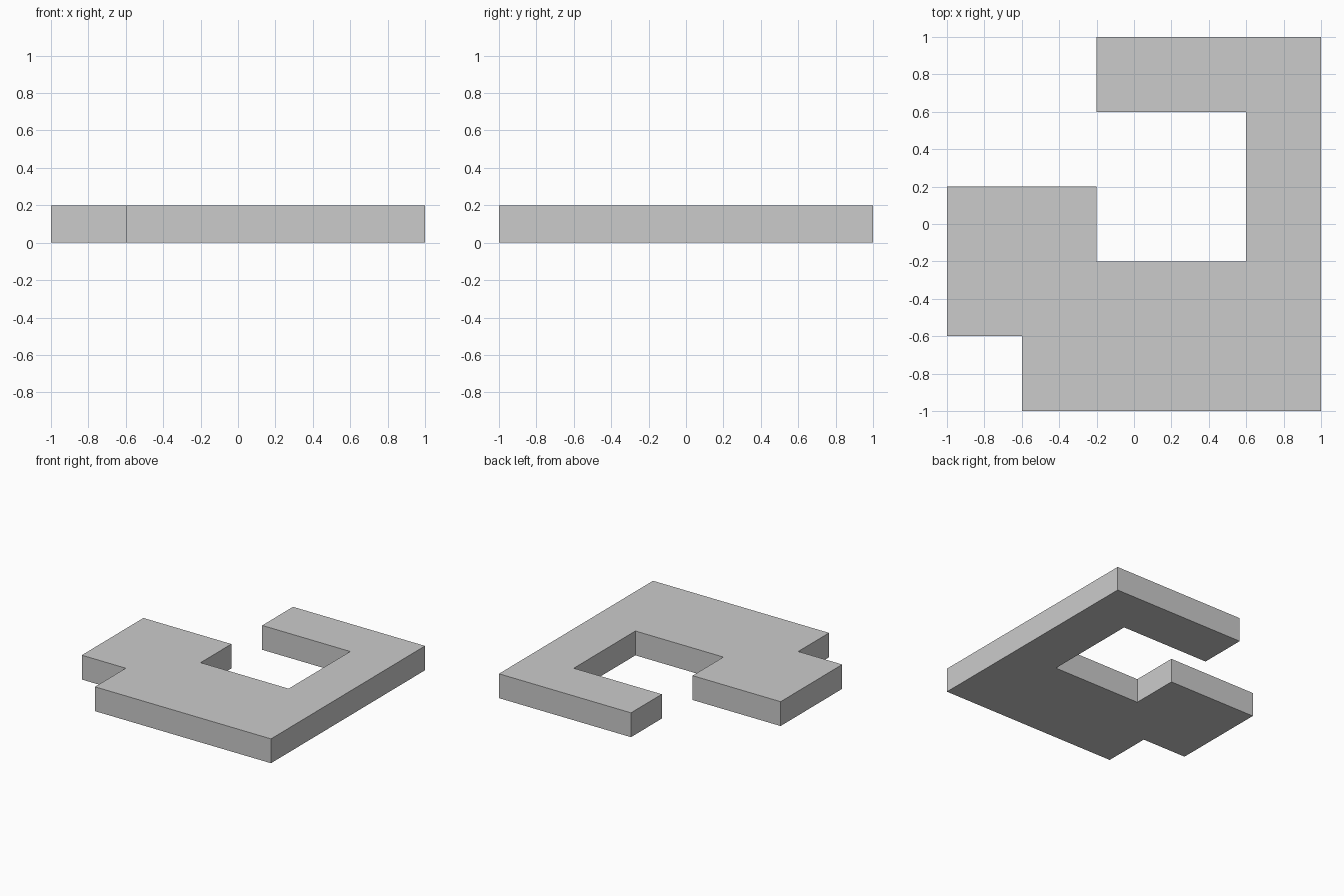
import bpy
import bmesh

if "Cube" in bpy.data.objects:
    bpy.data.objects.remove(bpy.data.objects["Cube"])

THICKNESS = 0.2

# Plate outline seen from above, counter-clockwise
OUTLINE = [
    (-0.6, -1.0), (1.0, -1.0), (1.0, 1.0), (-0.2, 1.0),
    (-0.2, 0.6), (0.6, 0.6), (0.6, -0.2), (-0.2, -0.2),
    (-0.2, 0.2), (-1.0, 0.2), (-1.0, -0.6), (-0.6, -0.6),
]


def extruded_plate(name, outline, height):
    bm = bmesh.new()
    base = bm.faces.new([bm.verts.new((x, y, 0)) for x, y in outline])
    result = bmesh.ops.extrude_face_region(bm, geom=[base], use_keep_orig=True)
    top = [v for v in result["geom"] if isinstance(v, bmesh.types.BMVert)]
    bmesh.ops.translate(bm, verts=top, vec=(0, 0, height))
    bmesh.ops.recalc_face_normals(bm, faces=bm.faces)
    mesh = bpy.data.meshes.new(name)
    bm.to_mesh(mesh)
    bm.free()
    obj = bpy.data.objects.new(name, mesh)
    bpy.context.collection.objects.link(obj)
    return obj


# Flat hooked plate with a notched corner
extruded_plate("hooked_plate", OUTLINE, THICKNESS)
